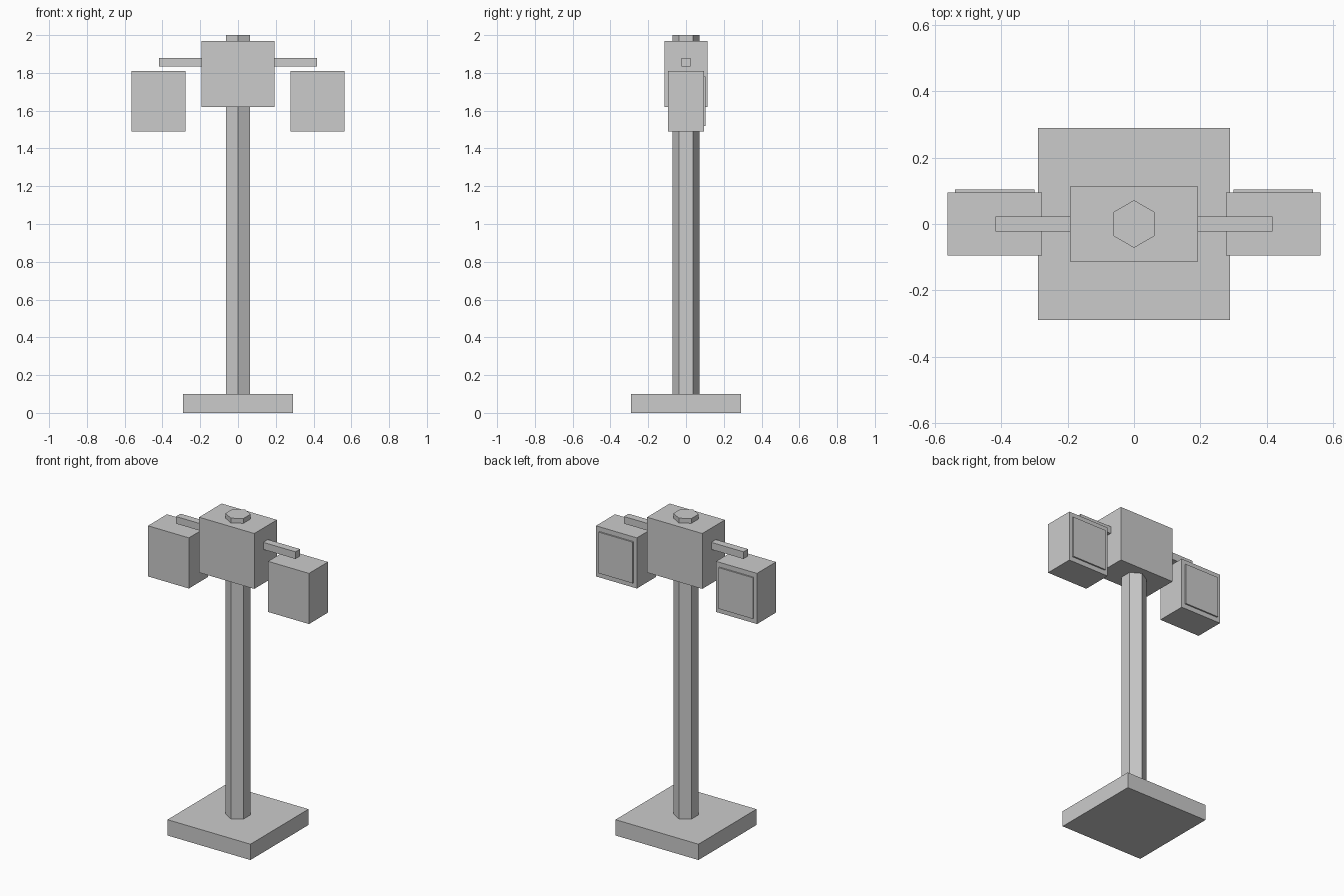
import bpy

cube = bpy.data.objects.get("Cube")
if cube:
    bpy.data.objects.remove(cube, do_unlink=True)

# Single grey finish
grey = bpy.data.materials.new("grey")
grey.use_nodes = True
grey.diffuse_color = (0.6, 0.6, 0.6, 1)
grey.node_tree.nodes["Principled BSDF"].inputs["Base Color"].default_value = grey.diffuse_color


def box(name, low, high):
    """Box spanning two opposite corners."""
    center = [(a + b) / 2 for a, b in zip(low, high)]
    bpy.ops.mesh.primitive_cube_add(size=1, location=center)
    ob = bpy.context.object
    ob.name = name
    ob.scale = [b - a for a, b in zip(low, high)]
    bpy.ops.object.transform_apply(location=True, rotation=False, scale=True)
    ob.data.materials.append(grey)
    return ob


def mirrored_box(name, low, high):
    """Left box plus its copy on the right."""
    box("left_" + name, low, high)
    box("right_" + name, (-high[0], low[1], low[2]), (-low[0], high[1], high[2]))


# Base plate
box("base", (-0.29, -0.29, 0), (0.29, 0.29, 0.1))

# Hexagonal pole, rising just through the top of the head
bpy.ops.mesh.primitive_cylinder_add(vertices=6, radius=0.072, depth=1.9, location=(0, 0, 1.05))
pole = bpy.context.object
pole.name = "pole"
pole.data.materials.append(grey)

# Central head box
box("head", (-0.193, -0.113, 1.62), (0.193, 0.113, 1.97))

# Side arms, hanging boxes and their raised back panels
mirrored_box("arm", (0.193, -0.023, 1.835), (0.418, 0.023, 1.88))
mirrored_box("side_box", (0.277, -0.095, 1.49), (0.563, 0.095, 1.81))
mirrored_box("back_panel", (0.3, 0.095, 1.52), (0.54, 0.104, 1.78))
